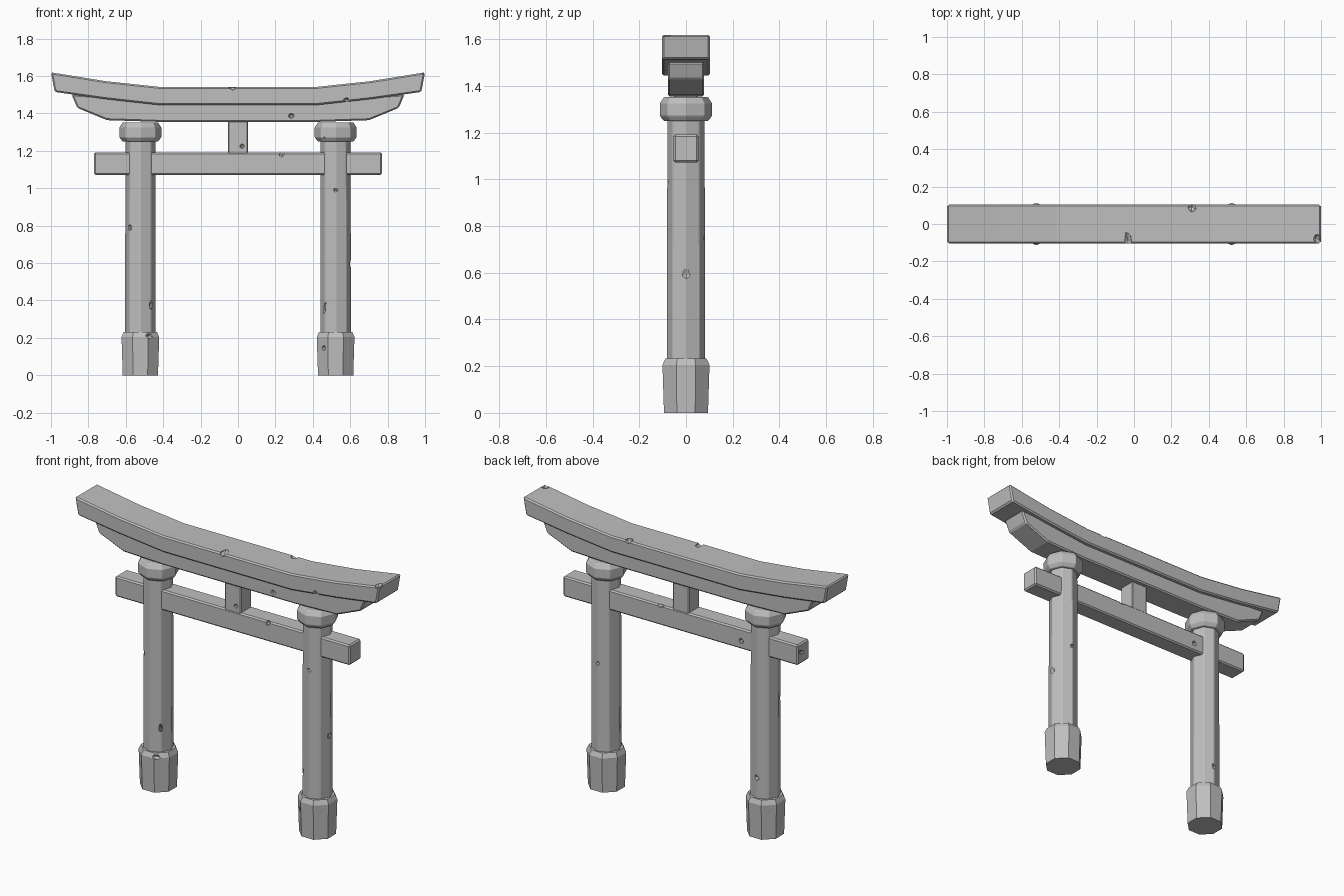
import bpy, bmesh, random
from math import pi, cos, sin
from mathutils import Matrix, Euler

random.seed(4)
if "Cube" in bpy.data.objects:
    bpy.data.objects.remove(bpy.data.objects["Cube"])

stone = bpy.data.materials.new("stone_grey")
stone.use_nodes = True
GREY = (0.52, 0.52, 0.52, 1)
stone.diffuse_color = GREY
stone.node_tree.nodes["Principled BSDF"].inputs["Base Color"].default_value = GREY


def finish(name, bm, bevel=0):
    bmesh.ops.recalc_face_normals(bm, faces=bm.faces)
    mesh = bpy.data.meshes.new(name)
    bm.to_mesh(mesh)
    bm.free()
    mesh.materials.append(stone)
    obj = bpy.data.objects.new(name, mesh)
    bpy.context.collection.objects.link(obj)
    if bevel:
        mod = obj.modifiers.new("worn_edges", "BEVEL")
        mod.width = bevel
        mod.segments = 1
        mod.limit_method = "ANGLE"
        mod.angle_limit = 0.6
    return obj


def skin(bm, rings):
    """Bridge equal vertex rings and cap both ends."""
    loops = [[bm.verts.new(p) for p in ring] for ring in rings]
    n = len(loops[0])
    for a, b in zip(loops, loops[1:]):
        for i in range(n):
            j = (i + 1) % n
            bm.faces.new((a[i], a[j], b[j], b[i]))
    bm.faces.new(loops[0])
    bm.faces.new(loops[-1])


def beam(name, half, depth, bevel=0.008):
    """Beam mirrored in x; half lists (x_bottom, z_bottom, x_top, z_top)."""
    stations = [(-a, b, -c, d) for a, b, c, d in reversed(half)] + half
    bm = bmesh.new()
    skin(bm, [[(xb, -depth, zb), (xb, depth, zb), (xt, depth, zt), (xt, -depth, zt)]
              for xb, zb, xt, zt in stations])
    return finish(name, bm, bevel)


def octagon(name, x, profile, phase, bevel=0):
    """Eight sided column from (radius, z) pairs."""
    bm = bmesh.new()
    angles = [phase + i * pi / 4 for i in range(8)]
    skin(bm, [[(x + r * cos(a), r * sin(a), z) for a in angles] for r, z in profile])
    return finish(name, bm, bevel)


# Curved roof beams
beam("top_lintel", [(0.42, 1.445, 0.42, 1.542), (0.71, 1.477, 0.71, 1.573),
                    (0.98, 1.515, 1.0, 1.62)], 0.103)
beam("lower_lintel", [(0.42, 1.355, 0.42, 1.47), (0.70, 1.364, 0.70, 1.49),
                      (0.86, 1.43, 0.89, 1.502)], 0.078)

# Straight tie beam and centre strut
beam("tie_beam", [(0.77, 1.072, 0.77, 1.192)], 0.054)
beam("centre_strut", [(0.053, 1.16, 0.053, 1.38)], 0.05, 0.005)

# Posts with footings and collars
for side, s in (("left", 1), ("right", -1)):
    x = 0.522 * s
    octagon(side + "_pillar", x, [(0.084, 0.1), (0.081, 1.3)], 0, 0.004)
    octagon(side + "_footing", x, [(0.102, 0), (0.109, 0.205), (0.096, 0.232)], pi / 8)
    octagon(side + "_collar", x, [(0.096, 1.25), (0.113, 1.272), (0.113, 1.325),
                                  (0.096, 1.352)], 0, 0.003)

# Chips and gouges: part, centre, size
chips = [
    ("top_lintel", (-0.03, -0.09, 1.547), (0.022, 0.055, 0.025)),
    ("top_lintel", (0.31, 0.09, 1.547), (0.025, 0.03, 0.025)),
    ("top_lintel", (0.98, -0.08, 1.62), (0.022, 0.03, 0.025)),
    ("top_lintel", (0.58, -0.103, 1.468), (0.02, 0.02, 0.018)),
    ("lower_lintel", (0.285, -0.08, 1.387), (0.018, 0.015, 0.016)),
    ("tie_beam", (0.235, -0.055, 1.185), (0.014, 0.02, 0.022)),
    ("tie_beam", (0.13, 0.055, 1.19), (0.025, 0.015, 0.015)),
    ("tie_beam", (-0.4, 0.055, 1.12), (0.016, 0.015, 0.018)),
    ("tie_beam", (-0.77, 0.02, 1.14), (0.015, 0.03, 0.012)),
    ("centre_strut", (0.022, -0.052, 1.225), (0.014, 0.014, 0.014)),
    ("right_pillar", (-0.58, -0.06, 0.79), (0.014, 0.018, 0.018)),
    ("right_pillar", (-0.465, -0.06, 0.38), (0.012, 0.012, 0.06)),
    ("right_pillar", (-0.52, 0.085, 0.35), (0.018, 0.014, 0.02)),
    ("left_pillar", (0.522, -0.084, 0.99), (0.018, 0.014, 0.012)),
    ("left_pillar", (0.46, -0.06, 0.36), (0.012, 0.012, 0.05)),
    ("left_pillar", (0.606, 0.0, 0.6), (0.012, 0.022, 0.03)),
    ("left_pillar", (0.522, 0.084, 0.75), (0.02, 0.014, 0.014)),
    ("left_collar", (0.46, -0.095, 1.265), (0.018, 0.016, 0.012)),
    ("right_footing", (-0.47, -0.09, 0.21), (0.03, 0.018, 0.014)),
    ("left_footing", (0.455, -0.08, 0.145), (0.015, 0.016, 0.018)),
]
for part, centre, size in chips:
    bm = bmesh.new()
    bmesh.ops.create_icosphere(bm, subdivisions=1, radius=1)
    turn = Euler([random.uniform(0, 0.4) for _ in range(3)]).to_matrix().to_4x4()
    bm.transform(Matrix.Translation(centre) @ turn @ Matrix.Diagonal((*size, 1)))
    cutter = finish("chip_cutter", bm)
    cutter.hide_render = True
    target = bpy.data.objects[part]
    mod = target.modifiers.new("chip", "BOOLEAN")
    mod.operation = "DIFFERENCE"
    mod.solver = "EXACT"
    mod.object = cutter

# Bake the worn edges and chips, then drop the cutters
bpy.context.view_layer.update()
graph = bpy.context.evaluated_depsgraph_get()
parts = [o for o in bpy.context.collection.objects if o.type == "MESH" and o.modifiers]
baked = [(o, bpy.data.meshes.new_from_object(o.evaluated_get(graph))) for o in parts]
for obj, mesh in baked:
    obj.modifiers.clear()
    obj.data = mesh
for obj in list(bpy.data.objects):
    if obj.name.startswith("chip_cutter"):
        bpy.data.objects.remove(obj)
